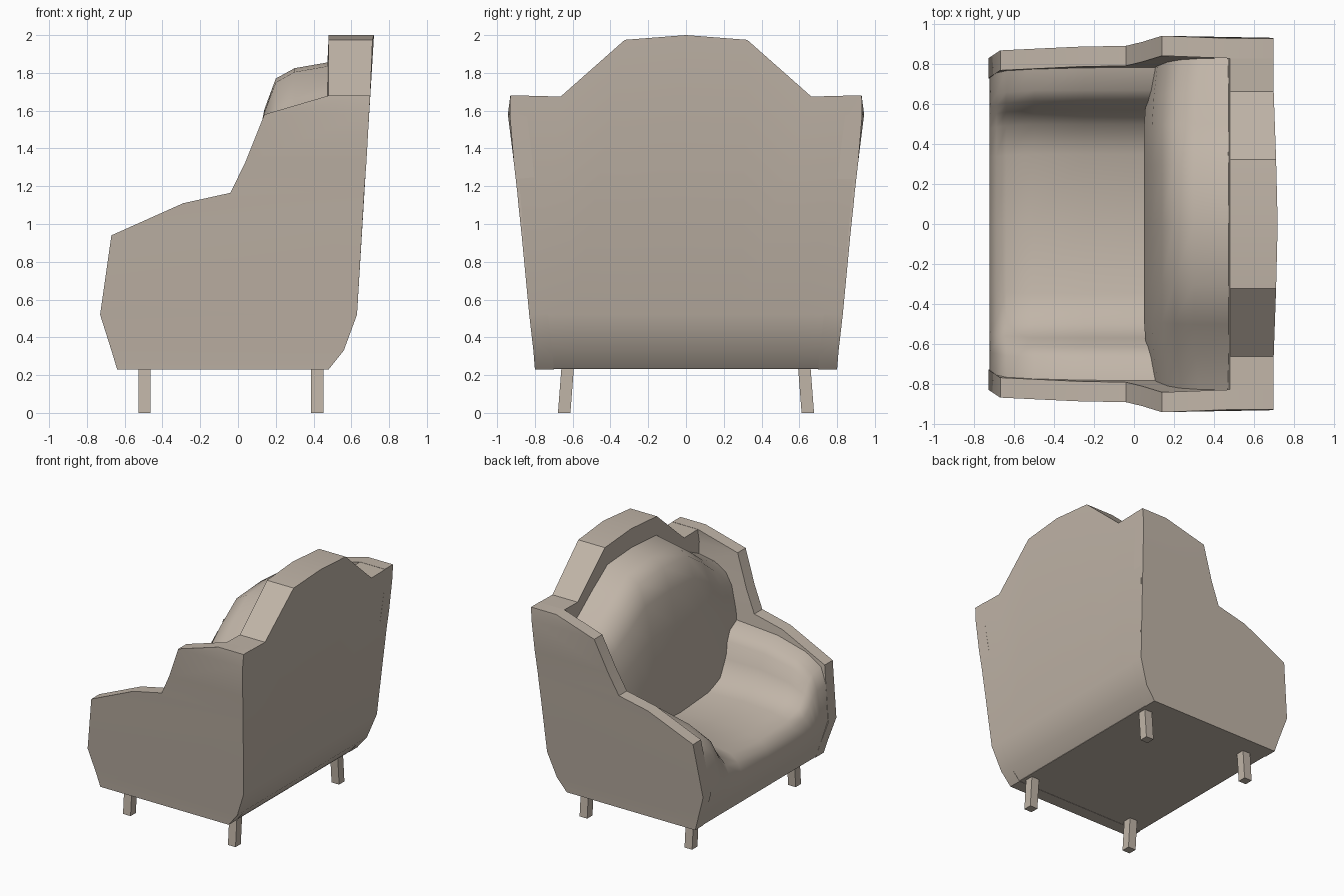
import bpy, math

if "Cube" in bpy.data.objects:
    bpy.data.objects.remove(bpy.data.objects["Cube"])

fabric = bpy.data.materials.new("warm beige fabric")
fabric.diffuse_color = (0.53, 0.46, 0.39, 1)
fabric.use_nodes = True
fabric.node_tree.nodes["Principled BSDF"].inputs["Base Color"].default_value = fabric.diffuse_color


def make(name, verts, faces, angle=35):
    me = bpy.data.meshes.new(name)
    me.from_pydata(verts, [], faces)
    ob = bpy.data.objects.new(name, me)
    bpy.context.collection.objects.link(ob)
    me.materials.append(fabric)
    bpy.ops.object.select_all(action='DESELECT')
    ob.select_set(True)
    bpy.context.view_layer.objects.active = ob
    # consistent outward normals
    bpy.ops.object.mode_set(mode='EDIT')
    bpy.ops.mesh.select_all(action='SELECT')
    bpy.ops.mesh.normals_make_consistent(inside=False)
    bpy.ops.object.mode_set(mode='OBJECT')
    bpy.ops.object.shade_smooth_by_angle(angle=math.radians(angle))
    return ob


def loft(name, sections, closed=True, caps=True, angle=35):
    n = len(sections[0])
    verts = [p for s in sections for p in s]
    faces = []
    for i in range(len(sections) - 1):
        for j in range(n if closed else n - 1):
            k = (j + 1) % n
            faces.append((i*n + j, i*n + k, (i+1)*n + k, (i+1)*n + j))
    if caps:
        faces.append(tuple(range(n)))
        faces.append(tuple(range((len(sections)-1)*n, len(sections)*n)))
    return make(name, verts, faces, angle)


# side rows: z, front x, back x, outer y
ROWS = [(.23, -.64, .48, .80), (.33, -.67, .56, .808), (.52, -.73, .63, .83),
        (.94, -.67, .655, .87), (1.11, -.29, .665, .888), (1.165, -.04, .668, .893),
        (1.33, .04, .68, .912), (1.58, .14, .694, .943), (1.68, .48, .70, .93)]


def outer(z):
    for a, b in zip(ROWS, ROWS[1:]):
        if z <= b[0]:
            t = max(0, (z - a[0]) / (b[0] - a[0]))
            return a[3] + t * (b[3] - a[3])
    return ROWS[-1][3]


# side panels
for s, side in ((1, "left"), (-1, "right")):
    secs = [[(xf, s*y, z), (xb, s*(y - (.01 if z > 1.5 and z < 1.6 else 0)), z),
             (xb, s*(y - .1), z), (xf, s*(y - .1), z)] for z, xf, xb, y in ROWS]
    loft("side_panel_" + side, secs)


def mirrored(half):
    return [(-p[0],) + tuple(p[1:]) for p in reversed(half[1:])] + half


# arched back frame, one cross-section per column across the width
secs = []
for y, top, bulge in mirrored([(0, 2.0, .02), (.325, 1.975, .012), (.665, 1.675, 0), (.925, 1.68, 0)]):
    pts = [(.40, .235), (.48, .235), (.56, .33), (.63, .52), (.70 + bulge, top), (.48, top)]
    secs.append([(x, y * outer(z) / .933, z) for x, z in pts])
loft("back_frame", secs)

# back cushion
secs = []
for y, top, dx in mirrored([(0, 1.86, 0), (.3, 1.84, 0), (.5, 1.70, .0), (.66, 1.58, .01), (.84, 1.50, .03)]):
    h = top - .6
    pts = [(.05, .6), (.05, .6 + .3*h), (.09, .6 + .6*h), (.14, .6 + .8*h),
           (.20, top - .09), (.30, top - .035), (.50, top), (.50, .6)]
    secs.append([(x + dx, y * (.94 + .06 * (z - .6)), z) for x, z in pts])
loft("back_cushion", secs, angle=60)

# seat with padded inner arms, cross-sections running front to back
HALF = mirrored([(0, 0), (.35, .06), (.50, .2), (.57, .5), (.615, .78), (.67, .93), (.79, 1)])
secs = []
for x, seat, arm, w in [(-.64, .235, .235, .96), (-.67, .33, .33, .96), (-.725, .52, .53, .96),
                        (-.69, .59, .80, .97), (-.64, .635, .92, .985), (-.5, .665, 1.0, 1),
                        (-.25, .68, 1.06, 1), (.20, .66, 1.09, 1)]:
    secs.append([(x, y * w, seat + f * (arm - seat)) for y, f in HALF])
ob = loft("seat_and_arm_padding", secs, closed=False, caps=False, angle=60)
# open sheet: make sure it faces up
if sum(p.normal.z * p.area for p in ob.data.polygons) < 0:
    ob.data.flip_normals()

# underside
loft("base", [[(-.635, -.75, z), (.48, -.75, z), (.48, .75, z), (-.635, .75, z)] for z in (.232, .3)])

# splayed square legs
for x, e in ((-.495, "front"), (.42, "rear")):
    for s, side in ((1, "left"), (-1, "right")):
        secs = [[(x - .033, s*(y - .033), z), (x + .033, s*(y - .033), z),
                 (x + .033, s*(y + .033), z), (x - .033, s*(y + .033), z)]
                for y, z in ((.645, 0), (.625, .26))]
        loft("leg_%s_%s" % (e, side), secs)
